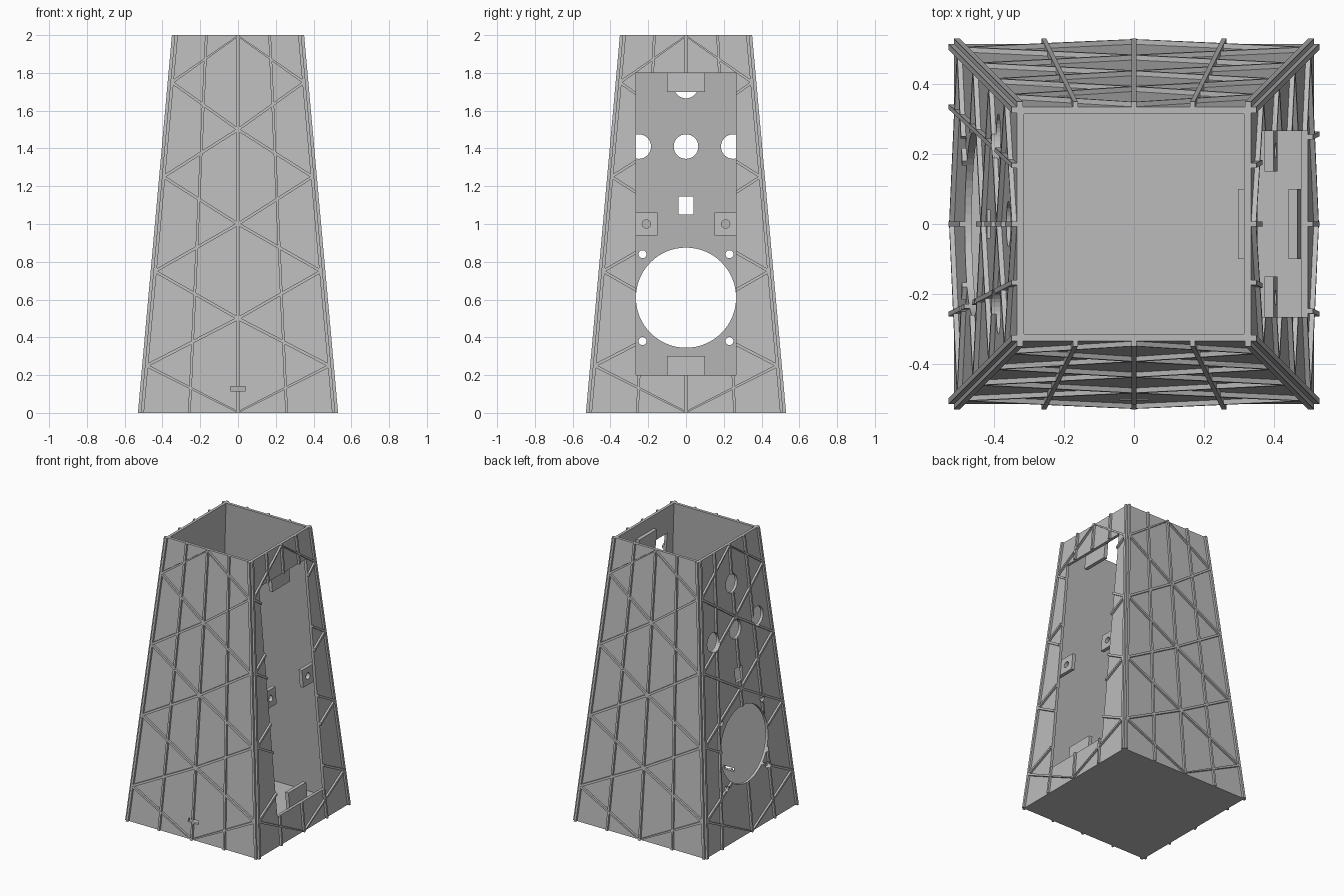
import bpy, bmesh, math
from mathutils import Matrix, Vector

if "Cube" in bpy.data.objects:
    bpy.data.objects.remove(bpy.data.objects["Cube"], do_unlink=True)

HEIGHT, WALL, RIB = 2.0, 0.02, 0.015

grey = bpy.data.materials.new("plain grey")
grey.use_nodes = True
grey.diffuse_color = (0.5, 0.5, 0.5, 1)
grey.node_tree.nodes["Principled BSDF"].inputs["Base Color"].default_value = (0.5, 0.5, 0.5, 1)


def half(z):
    """Half width of the tapered tower at a height."""
    return 0.515 - 0.09 * z


def finish(bm, name):
    bmesh.ops.recalc_face_normals(bm, faces=bm.faces)
    mesh = bpy.data.meshes.new(name)
    bm.to_mesh(mesh)
    bm.free()
    mesh.materials.append(grey)
    obj = bpy.data.objects.new(name, mesh)
    bpy.context.collection.objects.link(obj)
    return obj


def box(bm, lo, hi):
    lo, hi = Vector(lo), Vector(hi)
    size = Matrix.Diagonal((*(hi - lo), 1))
    bmesh.ops.create_cube(bm, size=1, matrix=Matrix.Translation((lo + hi) / 2) @ size)


def rod(bm, x0, x1, y, z, radius, sides=32):
    """Cylinder lying along x."""
    turn = Matrix.Translation(((x0 + x1) / 2, y, z)) @ Matrix.Rotation(math.pi / 2, 4, 'Y')
    bmesh.ops.create_cone(bm, cap_ends=True, segments=sides, radius1=radius,
                          radius2=radius, depth=x1 - x0, matrix=turn)


def plate(bm, side, outline, d0, d1):
    """Extrude a (u, z) outline between two offsets from a sloping wall."""
    turn = Matrix.Rotation(side * math.pi / 2, 3, 'Z')
    rings = [[bm.verts.new(turn @ Vector((u, -half(z) - d, z))) for u, z in outline]
             for d in (d0, d1)]
    n = len(outline)
    for ring in rings:
        bm.faces.new(ring)
    for i in range(n):
        j = (i + 1) % n
        bm.faces.new((rings[0][i], rings[0][j], rings[1][j], rings[1][i]))


def cut(obj, cutter):
    mod = obj.modifiers.new("cut", 'BOOLEAN')
    mod.operation, mod.solver, mod.object = 'DIFFERENCE', 'EXACT', cutter
    mod.use_self = True
    bpy.context.view_layer.objects.active = obj
    bpy.ops.object.modifier_apply(modifier=mod.name)


# Hollow tapered shell, open at the top
bm = bmesh.new()
rings = []
for z, inset in ((0, 0), (HEIGHT, 0), (HEIGHT, WALL), (WALL, WALL)):
    w = half(z) - inset
    rings.append([bm.verts.new((sx * w, sy * w, z))
                  for sx, sy in ((-1, -1), (1, -1), (1, 1), (-1, 1))])
for a, b in zip(rings, rings[1:]):
    for i in range(4):
        j = (i + 1) % 4
        bm.faces.new((a[i], a[j], b[j], b[i]))
bm.faces.new(rings[0])
bm.faces.new(rings[-1])
shell = finish(bm, "tower_shell")

# Raised lattice: uprights, corner strips and zigzag braces on each wall
lattices = []
for side, label in enumerate(("front", "left", "back", "right")):
    bm = bmesh.new()
    for f in (-0.5, 0, 0.5):
        low, high = f * half(0), f * half(HEIGHT)
        if label == "right" and f < 0:
            low = -0.335  # upright leaning clear of the large round hole
        t = 0.007
        plate(bm, side, [(low - t, 0), (low + t, 0), (high + t, HEIGHT), (high - t, HEIGHT)],
              -0.005, RIB)
    for s in (-1, 1):
        b, t = s * half(0), s * half(HEIGHT)
        plate(bm, side, [(b - s * 0.017, 0), (b, 0), (t, HEIGHT), (t - s * 0.017, HEIGHT)],
              -0.003, RIB)
        for k in range(8):
            za, zb = k * 0.25, (k + 1) * 0.25
            ua = s * (half(za) - 0.008) if k % 2 else 0
            ub = 0 if k % 2 else s * (half(zb) - 0.008)
            t = 0.009
            plate(bm, side, [(ua, max(0, za - t)), (ub, zb - t),
                             (ub, min(HEIGHT, zb + t)), (ua, za + t)], -0.004, RIB - 0.001)
    lattices.append(finish(bm, label + "_lattice"))

# Openings: access hatch, cable slot and the holes of the right wall
bm = bmesh.new()
box(bm, (0.1, -0.266, 0.2), (1, 0.266, 1.8))
box(bm, (-0.04, -1, 0.115), (0.04, -0.4, 0.14))
box(bm, (-1, -0.04, 1.05), (-0.2, 0.04, 1.145))
rod(bm, -1, -0.2, 0, 0.61, 0.265, 64)
for y in (-0.23, 0.23):
    for z in (0.38, 0.84):
        rod(bm, -1, -0.2, y, z, 0.021)
for y, z in ((0, 1.73), (0, 1.41), (-0.25, 1.41), (0.25, 1.41)):
    rod(bm, -1, -0.2, y, z, 0.065)
cutter = finish(bm, "opening_cutter")
for obj in [shell] + lattices:
    cut(obj, cutter)
bpy.data.objects.remove(cutter, do_unlink=True)

# Hatch tabs fixed behind the hatch edges
for name, z0, z1 in (("lower_hatch_tab", 0.1, 0.3), ("upper_hatch_tab", 1.7, 1.9)):
    bm = bmesh.new()
    plate(bm, 1, [(-0.1, z0), (0.1, z0), (0.1, z1), (-0.1, z1)], -WALL - 0.026, -WALL)
    finish(bm, name)

# Screw brackets on both sides of the hatch
bm = bmesh.new()
for y in (-0.21, 0.21):
    rod(bm, 0.2, 0.6, y, 1.0, 0.022)
cutter = finish(bm, "screw_cutter")
for s, name in ((-1, "front_screw_bracket"), (1, "back_screw_bracket")):
    bm = bmesh.new()
    plate(bm, 1, [(s * 0.15, 0.94), (s * 0.33, 0.94), (s * 0.33, 1.06), (s * 0.15, 1.06)],
          -WALL - 0.026, -WALL)
    cut(finish(bm, name), cutter)
bpy.data.objects.remove(cutter, do_unlink=True)
